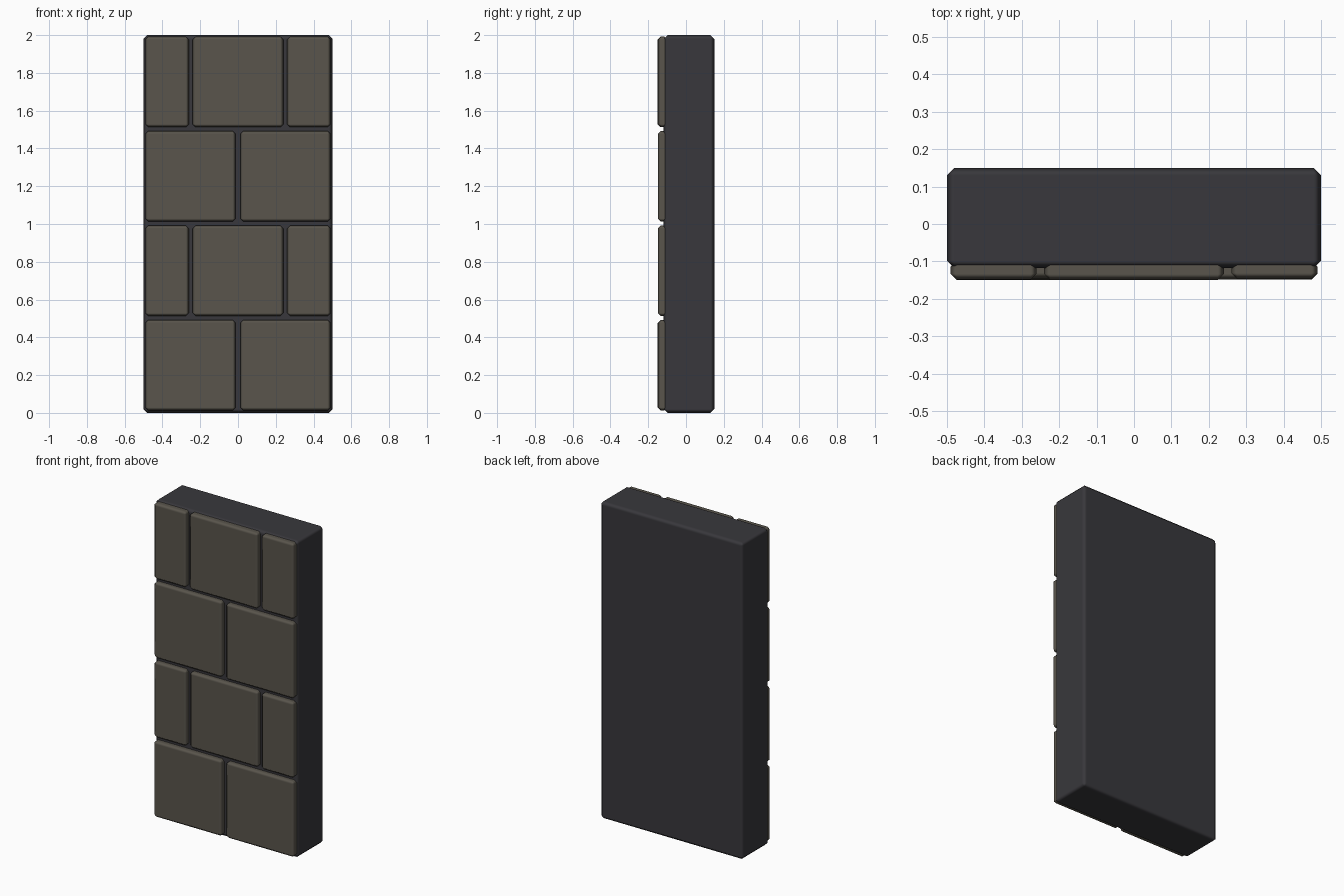
import bpy

if "Cube" in bpy.data.objects:
    bpy.data.objects.remove(bpy.data.objects["Cube"])


def material(name, rgb):
    mat = bpy.data.materials.new(name)
    mat.diffuse_color = (*rgb, 1)
    mat.use_nodes = True
    mat.node_tree.nodes["Principled BSDF"].inputs["Base Color"].default_value = mat.diffuse_color
    return mat


def block(name, x, y, z, bevel, mat):
    """Chamfered box from (min, max) ranges on each axis."""
    bpy.ops.mesh.primitive_cube_add(
        size=1, location=[(a + b) / 2 for a, b in (x, y, z)])
    ob = bpy.context.object
    ob.name = name
    ob.scale = [b - a for a, b in (x, y, z)]
    bpy.ops.object.transform_apply(location=False, rotation=False, scale=True)
    bpy.ops.object.shade_smooth()
    mod = ob.modifiers.new("chamfer", 'BEVEL')
    mod.width = bevel
    mod.segments = 1
    mod.harden_normals = True
    ob.data.materials.append(mat)
    return ob


mortar = material("mortar", (0.04, 0.039, 0.045))
stone = material("stone", (0.10, 0.09, 0.072))

# Backing slab
block("wall_slab", (-0.5, 0.5), (-0.118, 0.15), (0, 2), 0.02, mortar)

# Stone blocks in running bond: whole pairs alternate with half, whole, half
pair = [(-0.49, -0.0125), (0.0125, 0.49)]
staggered = [(-0.49, -0.26), (-0.24, 0.24), (0.26, 0.49)]
fronts = [-0.15, -0.147, -0.146, -0.149]
for row in range(4):
    spans = staggered if row % 2 else pair
    z = (row * 0.5 + 0.0125, row * 0.5 + 0.4925)
    for col, x in enumerate(spans):
        front = fronts[(row + col) % 4]
        block(f"stone_block_{row + 1}_{col + 1}", x, (front, -0.098), z, 0.016, stone)
